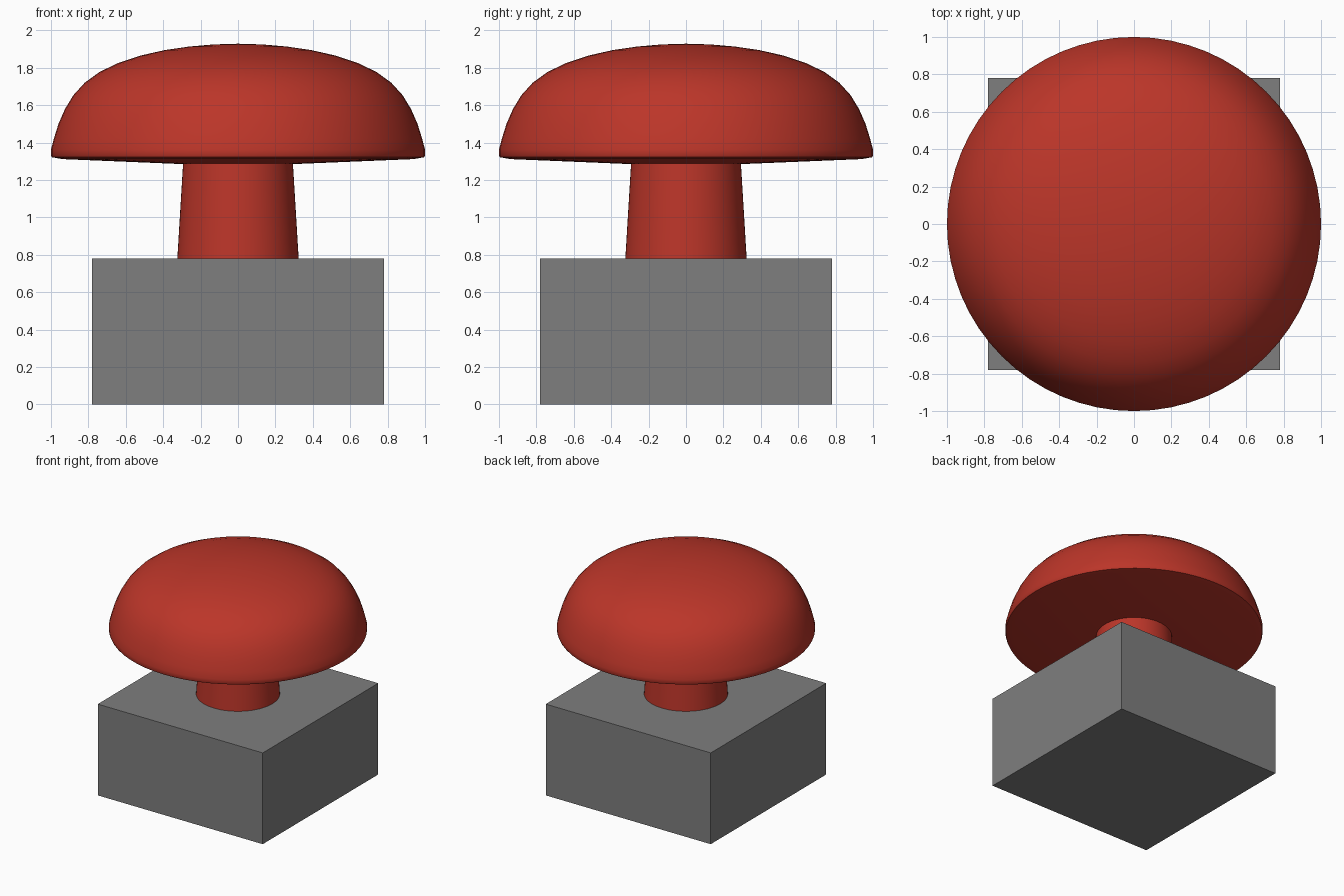
import bpy, bmesh, math

if "Cube" in bpy.data.objects:
    bpy.data.objects.remove(bpy.data.objects["Cube"])


def material(name, color):
    m = bpy.data.materials.new(name)
    m.diffuse_color = (*color, 1)
    m.use_nodes = True
    m.node_tree.nodes["Principled BSDF"].inputs["Base Color"].default_value = m.diffuse_color
    return m


red = material("button_red", (0.50, 0.036, 0.022))
grey = material("base_grey", (0.21, 0.21, 0.21))


def lathe(name, profile, mat, steps=64):
    """Spin a (radius, height) profile around the z axis."""
    bm = bmesh.new()
    verts = [bm.verts.new((r, 0, z)) for r, z in profile]
    edges = [bm.edges.new(pair) for pair in zip(verts, verts[1:])]
    bmesh.ops.spin(bm, geom=verts + edges, cent=(0, 0, 0), axis=(0, 0, 1),
                   angle=math.tau, steps=steps)
    bmesh.ops.remove_doubles(bm, verts=bm.verts, dist=1e-4)
    bmesh.ops.recalc_face_normals(bm, faces=bm.faces)
    mesh = bpy.data.meshes.new(name)
    bm.to_mesh(mesh)
    bm.free()
    ob = bpy.data.objects.new(name, mesh)
    bpy.context.collection.objects.link(ob)
    mesh.materials.append(mat)
    bpy.ops.object.select_all(action='DESELECT')
    ob.select_set(True)
    bpy.context.view_layer.objects.active = ob
    bpy.ops.object.shade_smooth_by_angle(angle=math.radians(35))
    return ob


# Square base block
bpy.ops.mesh.primitive_cube_add(size=1, location=(0, 0, 0.39))
base = bpy.context.object
base.name = "base"
base.scale = (1.56, 1.56, 0.78)
base.data.materials.append(grey)

# Tapered stem, its ends sunk in the base and cap
lathe("stem", [(0, 0.77), (0.325, 0.77), (0.293, 1.30), (0, 1.30)], red)

# Domed cap with a narrow rim and a shallow conical underside
lathe("cap", [
    (0, 1.28), (0.29, 1.285), (0.94, 1.312), (0.995, 1.322), (1.0, 1.332),
    (1.0, 1.362), (0.985, 1.42), (0.96, 1.50), (0.925, 1.58), (0.88, 1.654),
    (0.82, 1.72), (0.74, 1.778), (0.64, 1.826), (0.52, 1.866), (0.39, 1.895),
    (0.26, 1.914), (0.13, 1.925), (0, 1.929)], red)
